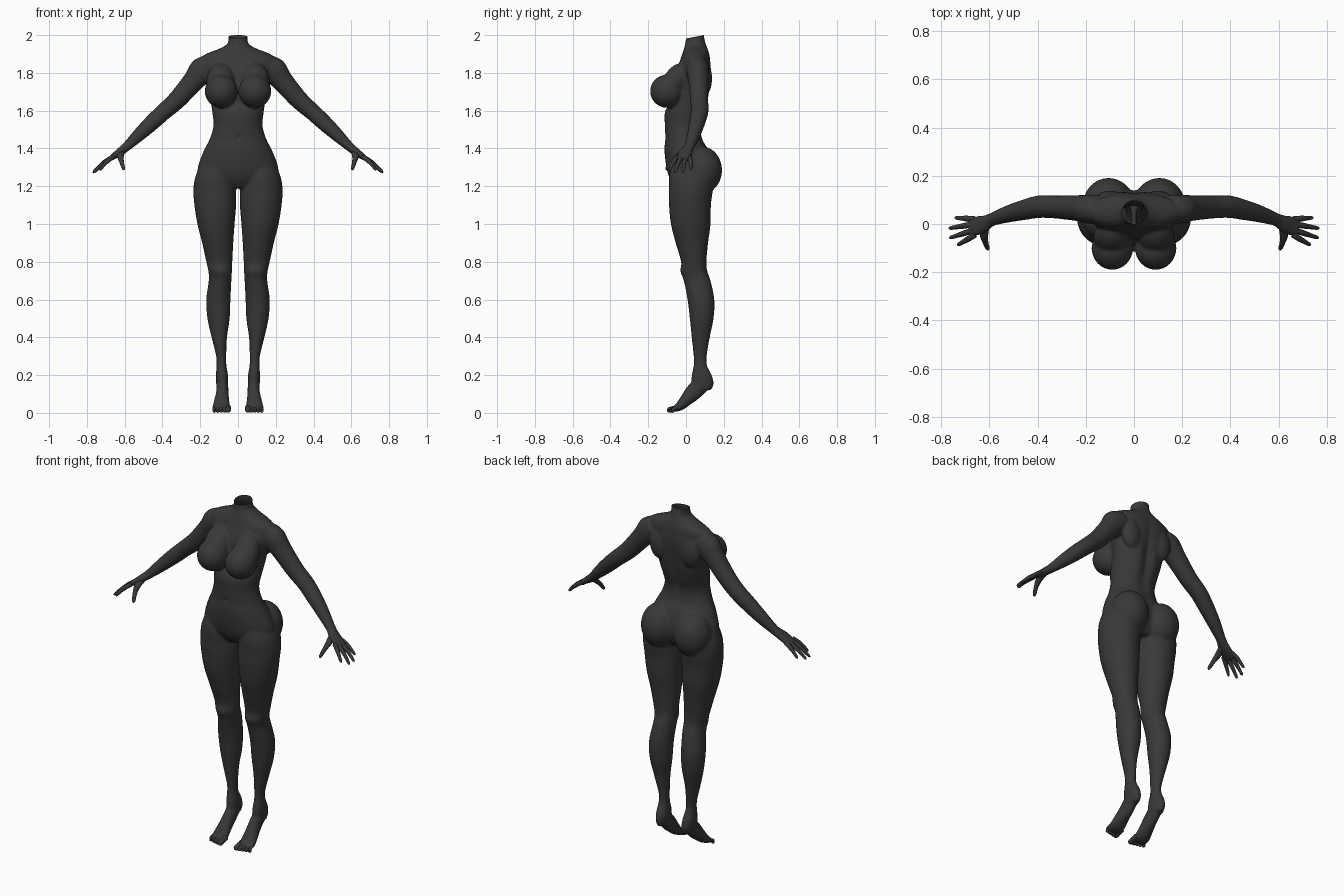
import bpy, bmesh, math
from mathutils import Vector, Matrix

if "Cube" in bpy.data.objects:
    bpy.data.objects.remove(bpy.data.objects["Cube"])

charcoal = bpy.data.materials.new("charcoal")
charcoal.diffuse_color = (0.04, 0.04, 0.04, 1)
charcoal.use_nodes = True
charcoal.node_tree.nodes["Principled BSDF"].inputs["Base Color"].default_value = charcoal.diffuse_color


def smooth_rows(rows, k=5):
    """Catmull-Rom interpolation through rows of numbers."""
    out = []
    for i in range(len(rows) - 1):
        p = [rows[max(i - 1, 0)], rows[i], rows[i + 1], rows[min(i + 2, len(rows) - 1)]]
        for j in range(k):
            t = j / k
            out.append([b + 0.5 * t * (c - a + t * (2 * a - 5 * b + 4 * c - d + t * (3 * (b - c) + d - a)))
                        for a, b, c, d in zip(*p)])
    return out + [list(rows[-1])]


def skin(bm, rings):
    """Join rings of points into a closed tube."""
    vs = [[bm.verts.new(p) for p in r] for r in rings]
    n = len(vs[0])
    faces = [bm.faces.new((a[i], a[(i + 1) % n], b[(i + 1) % n], b[i]))
             for a, b in zip(vs, vs[1:]) for i in range(n)]
    faces += [bm.faces.new(vs[0][::-1]), bm.faces.new(vs[-1])]
    bmesh.ops.recalc_face_normals(bm, faces=faces)


def stack(bm, rows, side=1, groove=0.0, n=40):
    """Horizontal oval slices: x0, x1, y0, y1, z."""
    rings = []
    for x0, x1, y0, y1, z in smooth_rows(rows):
        ring = []
        for i in range(n):
            a = 2 * math.pi * i / n
            x = (x0 + x1) / 2 + (x1 - x0) / 2 * math.cos(a)
            y = (y0 + y1) / 2 + (y1 - y0) / 2 * math.sin(a)
            if math.sin(a) > 0:
                y -= groove * math.exp(-(x / 0.03) ** 2) * math.exp(-((z - 1.65) / 0.17) ** 2)
            ring.append((side * x, y, z))
        rings.append(ring)
    skin(bm, rings)


def sweep(bm, rows, side=1, across=(0, 1, 0), n=20):
    """Tube along a path: x, y, z, half width along 'across', half thickness."""
    rows = smooth_rows(rows)
    pts = [Vector(r[:3]) for r in rows]
    rings = []
    for i, r in enumerate(rows):
        t = (pts[min(i + 1, len(pts) - 1)] - pts[max(i - 1, 0)]).normalized()
        u = Vector(across)
        u = (u - t * u.dot(t)).normalized()
        w = t.cross(u)
        ring = []
        for j in range(n):
            a = 2 * math.pi * j / n
            p = pts[i] + u * r[3] * math.cos(a) + w * r[4] * math.sin(a)
            ring.append((side * p.x, p.y, p.z))
        rings.append(ring)
    skin(bm, rings)


def ball(bm, c, r, tilt=0):
    m = Matrix.Translation(c) @ Matrix.Rotation(tilt, 4, 'X') @ Matrix.Diagonal((*r, 1))
    bmesh.ops.create_uvsphere(bm, u_segments=32, v_segments=20, radius=1, matrix=m)


def finish(bm, name):
    me = bpy.data.meshes.new(name)
    bm.to_mesh(me)
    bm.free()
    me.materials.append(charcoal)
    for p in me.polygons:
        p.use_smooth = True
    ob = bpy.data.objects.new(name, me)
    bpy.context.collection.objects.link(ob)
    return ob


bm = bmesh.new()

# torso and neck
stack(bm, [(-w, w, y0, y1, z) for w, y0, y1, z in [
    (.05, -.002, .097, 2.04), (.05, 0, .097, 1.99), (.056, -.005, .105, 1.955),
    (.095, -.01, .115, 1.93), (.17, -.02, .125, 1.9), (.2, -.03, .13, 1.87),
    (.185, -.055, .137, 1.8), (.16, -.07, .133, 1.73), (.145, -.085, .122, 1.65),
    (.136, -.112, .108, 1.59), (.13, -.112, .085, 1.52), (.15, -.11, .09, 1.45),
    (.18, -.114, .12, 1.39), (.213, -.104, .14, 1.3), (.2, -.085, .13, 1.24),
    (.1, -.05, .1, 1.19)]], groove=.022)

for s in (-1, 1):
    # bust and seat
    ball(bm, (s * .09, -.1, 1.703), (.086, .09, .088))
    ball(bm, (s * .092, -.055, 1.755), (.075, .065, .105), -.5)
    ball(bm, (s * .105, .085, 1.285), (.105, .106, .125))
    # shoulder blade
    ball(bm, (s * .1, .1, 1.77), (.06, .038, .09))
    # leg
    stack(bm, [
        (.03, .19, -.07, .13, 1.34), (.014, .226, -.09, .145, 1.25), (.01, .236, -.09, .142, 1.18),
        (.01, .231, -.09, .132, 1.1), (.018, .215, -.08, .13, 1.0), (.025, .19, -.055, .117, .9),
        (.03, .168, -.026, .108, .8), (.032, .157, -.03, .113, .75), (.035, .155, -.012, .13, .7),
        (.04, .168, .008, .15, .6), (.044, .162, .02, .146, .5), (.058, .14, .03, .126, .4),
        (.062, .116, .04, .11, .3), (.061, .114, .04, .112, .25), (.053, .117, .03, .137, .2),
        (.052, .115, .03, .147, .155), (.06, .107, .06, .133, .12)], s)
    # foot
    sweep(bm, [(.084, .1, .17, .032, .045), (.083, .04, .11, .033, .045), (.086, 0, .068, .04, .034),
               (.088, -.035, .034, .047, .024), (.088, -.07, .018, .046, .013)], s, (1, 0, 0))
    # arm and palm
    sweep(bm, [(.15, .06, 1.84, .06, .06), (.19, .062, 1.81, .06, .072), (.235, .066, 1.758, .054, .058),
               (.32, .07, 1.66, .048, .05), (.39, .072, 1.597, .047, .045), (.45, .06, 1.542, .043, .043),
               (.52, .042, 1.476, .036, .036), (.59, .018, 1.41, .028, .025),
               (.63, -.002, 1.378, .038, .021), (.685, -.014, 1.34, .044, .012)], s)

body = finish(bm, "body")
bpy.context.view_layer.objects.active = body
body.select_set(True)

# blend the parts into one skin
re = body.modifiers.new("blend", 'REMESH')
re.mode = 'VOXEL'
re.voxel_size = .0065
re.use_smooth_shade = True
sm = body.modifiers.new("soften", 'SMOOTH')
sm.factor = .5
sm.iterations = 9
for m in ("blend", "soften"):
    bpy.ops.object.modifier_apply(modifier=m)

bm = bmesh.new()
bm.from_mesh(body.data)
# navel
for v in bm.verts:
    if v.co.y < 0:
        v.co.y += .01 * math.exp(-(v.co.x / .009) ** 2 - ((v.co.z - 1.46) / .011) ** 2)
# open, slightly tilted neck rim
bmesh.ops.bisect_plane(bm, geom=bm.verts[:] + bm.edges[:] + bm.faces[:], plane_co=(0, .095, 2),
                       plane_no=(0, -.19, 1), clear_outer=True)
for f in bm.faces:
    f.smooth = True
bm.to_mesh(body.data)
bm.free()
if not body.data.materials:
    body.data.materials.append(charcoal)

# fingers: base y, tip x, tip y, tip z
fingers = [(.02, .742, .026, 1.288), (.0, .768, -.018, 1.272),
           (-.024, .765, -.058, 1.27), (-.046, .732, -.088, 1.284)]
for s, label in ((-1, "right"), (1, "left")):
    bm = bmesh.new()
    for y, tx, ty, tz in fingers:
        a, b = Vector((.66, y, 1.357)), Vector((tx, ty, tz))
        rows = []
        for t, r in ((0, .012), (.4, .012), (.7, .0095), (.93, .0075), (1, .002)):
            p = a.lerp(b, t)
            rows.append((p.x, p.y, p.z + .008 * math.sin(math.pi * t), r, r))
        sweep(bm, rows, s, n=12)
    # thumb
    sweep(bm, [(.612, .0, 1.385, .016, .014), (.622, -.04, 1.36, .018, .015), (.616, -.076, 1.328, .012, .012),
               (.607, -.1, 1.295, .009, .009), (.605, -.106, 1.285, .002, .002)], s, (1, 0, 0), 12)
    finish(bm, label + "_fingers")

    # toes, largest on the inside
    bm = bmesh.new()
    for i in range(5):
        r = .0125 - .001 * i if i else .015
        x, tip = .052 + .0185 * i, -.1 + .005 * i
        sweep(bm, [(x, -.04, .03, r, r), (x, -.068, .021, r, r), (x, tip + .012, r + .001, r, r),
                   (x, tip + .003, r, r * .8, r * .75), (x, tip, r, r * .3, r * .3)], s, (1, 0, 0), 12)
    finish(bm, label + "_toes")
